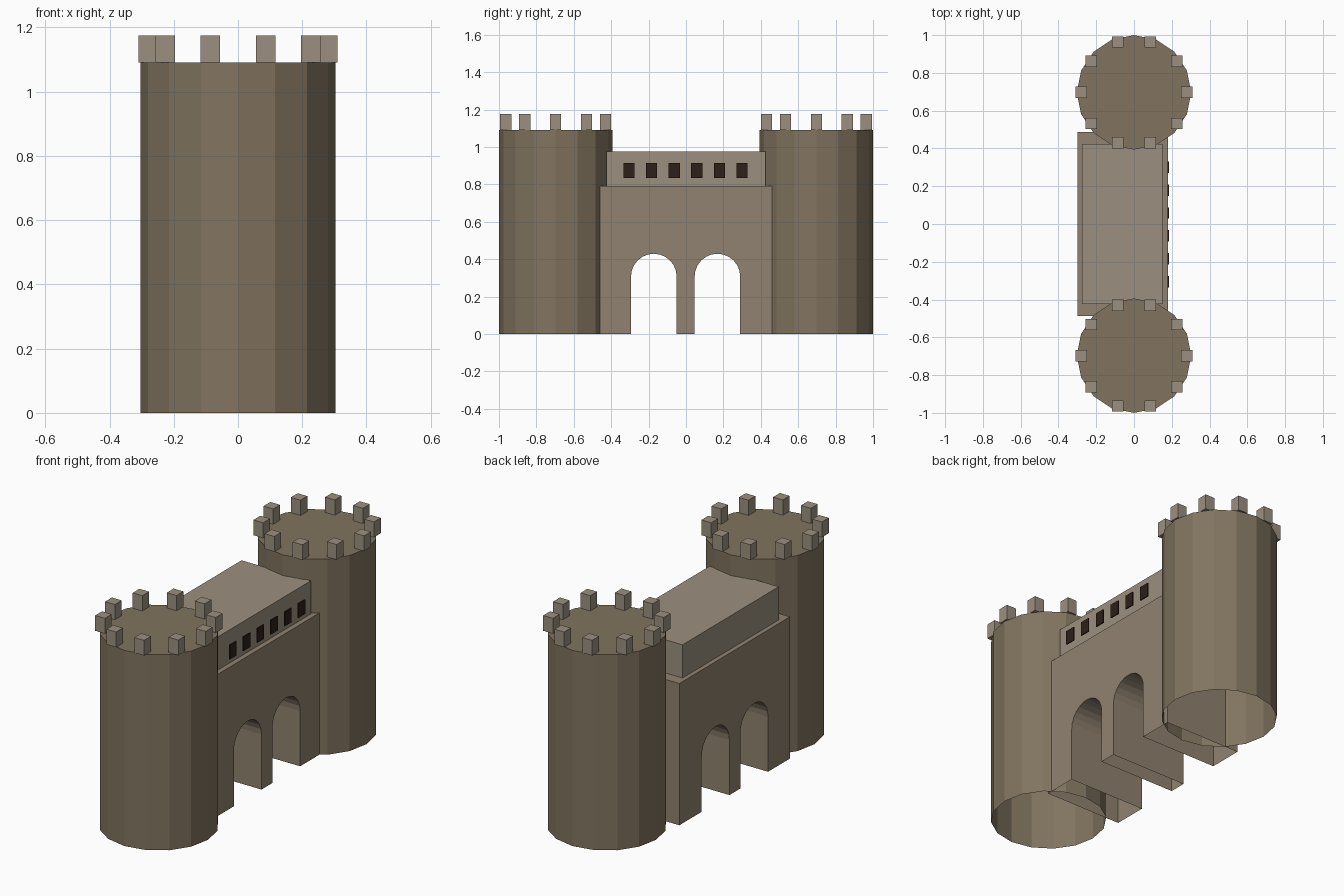
import bpy, bmesh, math
from mathutils import Matrix, Vector

if "Cube" in bpy.data.objects:
    bpy.data.objects.remove(bpy.data.objects["Cube"])


def material(name, rgb):
    m = bpy.data.materials.new(name)
    m.diffuse_color = (*rgb, 1)
    m.use_nodes = True
    m.node_tree.nodes["Principled BSDF"].inputs["Base Color"].default_value = m.diffuse_color
    return m


TOWER = material("tower_stone", (0.22, 0.175, 0.115))
WALL = material("wall_stone", (0.28, 0.225, 0.16))
PALE = material("pale_stone", (0.33, 0.28, 0.215))
DARK = material("dark_opening", (0.026, 0.014, 0.009))


def finish(bm, name, mat):
    bmesh.ops.recalc_face_normals(bm, faces=bm.faces)
    me = bpy.data.meshes.new(name)
    bm.to_mesh(me)
    bm.free()
    me.materials.append(mat)
    ob = bpy.data.objects.new(name, me)
    bpy.context.collection.objects.link(ob)
    return ob


def add_box(bm, lo, hi):
    lo, hi = Vector(lo), Vector(hi)
    mat = Matrix.Translation((lo + hi) / 2) @ Matrix.Diagonal((*(hi - lo), 1))
    bmesh.ops.create_cube(bm, size=1, matrix=mat)


def open_bottom(bm):
    bm.normal_update()
    low = [f for f in bm.faces if all(abs(v.co.z) < 1e-4 for v in f.verts)]
    bmesh.ops.delete(bm, geom=low, context='FACES')


# Two 16-sided towers, each with a ring of ten square merlons
R, H, TY = 0.303, 1.09, 0.697
for side, label in ((-1, "front"), (1, "back")):
    bm = bmesh.new()
    bmesh.ops.create_cone(bm, cap_ends=True, segments=16, radius1=R, radius2=R, depth=H,
                          matrix=Matrix.Translation((0, side * TY, H / 2)))
    open_bottom(bm)
    finish(bm, label + "_tower", TOWER)

    bm = bmesh.new()
    for i in range(10):
        a = math.tau * i / 10
        x, y = 0.28 * math.cos(a), side * TY + 0.28 * math.sin(a)
        add_box(bm, (x - 0.03, y - 0.03, H), (x + 0.03, y + 0.03, 1.175))
    finish(bm, label + "_tower_merlons", PALE)

# Gate wall: profile with two round arches, extruded through its depth
X0, X1, WY, WZ = -0.30, 0.18, 0.487, 0.79
AR, SPRING, STEPS = 0.122, 0.307, 12
profile = [(-WY, WZ), (-WY, 0)]
for cy in (-0.172, 0.168):
    profile.append((cy - AR, 0))
    for i in range(STEPS + 1):
        a = math.pi * (1 - i / STEPS)
        profile.append((cy + AR * math.cos(a), SPRING + AR * math.sin(a)))
    profile.append((cy + AR, 0))
profile += [(WY, 0), (WY, WZ)]
bm = bmesh.new()
face = bm.faces.new([bm.verts.new((X0, y, z)) for y, z in profile])
ext = bmesh.ops.extrude_face_region(bm, geom=[face], use_keep_orig=True)
bmesh.ops.translate(bm, vec=(X1 - X0, 0, 0),
                    verts=[g for g in ext["geom"] if isinstance(g, bmesh.types.BMVert)])
open_bottom(bm)
finish(bm, "gate_wall", WALL)

# Upper gallery block
bm = bmesh.new()
add_box(bm, (-0.275, -0.424, WZ), (0.152, 0.424, 0.975))
finish(bm, "gallery", PALE)

# Row of six dark window panels on the gallery front
bm = bmesh.new()
for i in range(6):
    y = -0.305 + 0.121 * i
    add_box(bm, (0.178, y - 0.03, 0.835), (0.184, y + 0.03, 0.915))
finish(bm, "gallery_windows", DARK)
